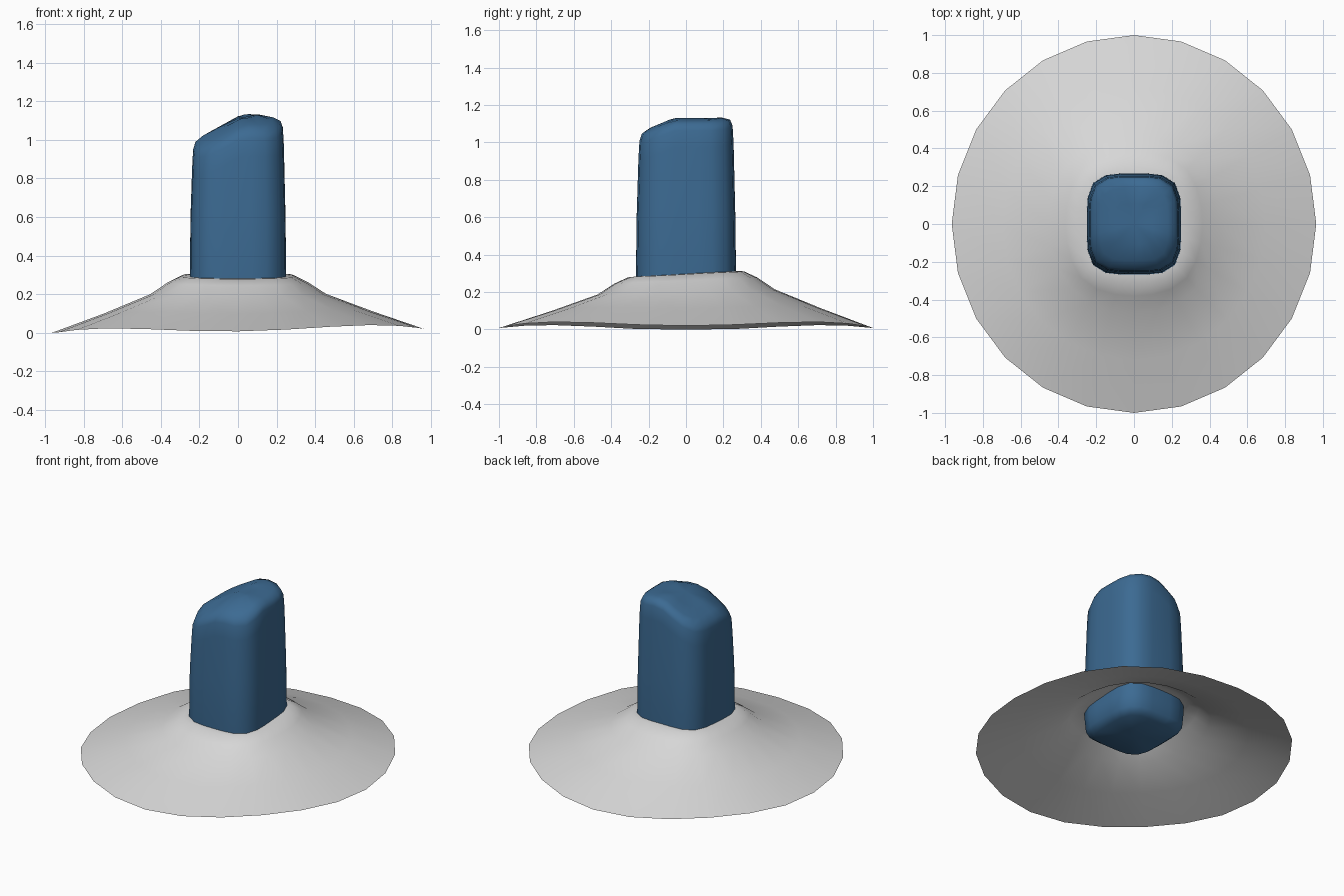
import bpy, bmesh, math

if "Cube" in bpy.data.objects:
    bpy.data.objects.remove(bpy.data.objects["Cube"])

N = 24


def material(name, col):
    m = bpy.data.materials.new(name)
    m.diffuse_color = (*col, 1)
    m.use_nodes = True
    m.node_tree.nodes["Principled BSDF"].inputs["Base Color"].default_value = m.diffuse_color
    return m


def square(i, s=1.0):
    """Point on the rounded-square pillar section."""
    a = 2 * math.pi * i / N
    c, d = math.cos(a), math.sin(a)
    r = (abs(c / 0.25) ** 4 + abs(d / 0.268) ** 4) ** -0.25
    return r * c * s, r * d * s


def loft(name, rings, mat, cap):
    bm = bmesh.new()
    vr = [[bm.verts.new(p) for p in ring] for ring in rings]
    for a, b in zip(vr, vr[1:]):
        for i in range(N):
            j = (i + 1) % N
            bm.faces.new((a[i], a[j], b[j], b[i]))
    if cap:
        for ring, top in ((vr[0], False), (vr[-1], True)):
            c = bm.verts.new(cap[top])
            for i in range(N):
                f = (ring[i], ring[(i + 1) % N], c)
                bm.faces.new(f if top else f[::-1])
    me = bpy.data.meshes.new(name)
    bm.to_mesh(me)
    bm.free()
    me.materials.append(mat)
    for p in me.polygons:
        p.use_smooth = True
    ob = bpy.data.objects.new(name, me)
    bpy.context.collection.objects.link(ob)


grey = material("light grey", (0.68, 0.68, 0.68))
blue = material("steel blue", (0.045, 0.145, 0.29))


# Pillar: slanted top, lowest at the front left corner
def top_z(x, y):
    return (1.13 + 0.55 * min(0, x - 0.02) + 0.45 * min(0, y + 0.07)
            - 0.2 * max(0, x - 0.1))


rings = []
for s, z in ((0.8, 0.115), (0.97, 0.15), (1.0, 0.25), (0.985, 0.6)):
    rings.append([(*square(i, s), z) for i in range(N)])
for s, drop in ((0.95, 0.13), (0.93, 0.04), (0.88, 0.008), (0.72, -0.003), (0.4, 0.0)):
    ring = []
    for i in range(N):
        x, y = square(i, s)
        ring.append((x, y, top_z(x, y) - drop))
    rings.append(ring)
loft("pillar", rings, blue, [(0, 0, 0.105), (0, 0, 1.112)])

# Skirt: open flared sheet, square at the neck and round at the rim
rings = []
# mean radius, height, blend towards circle
for r, z, t in ((0.97, 0.02, 1), (0.7, 0.112, 1), (0.46, 0.202, 0.9),
                (0.37, 0.262, 0.6), (0.30, 0.295, 0.2), (0.25, 0.298, 0)):
    ring = []
    for i in range(N):
        a = 2 * math.pi * i / N
        sx, sy = square(i, r / 0.26)
        cx, cy = 0.965 / 0.97 * r * math.cos(a), r / 0.97 * math.sin(a)
        k = max(0, (r - 0.4) / 0.57)
        wave = 0.012 * math.cos(a) - 0.012 * math.cos(4 * a)
        zz = z + k * wave + (1 - k) * 0.016 * math.sin(a)
        ring.append((sx + (cx - sx) * t, sy + (cy - sy) * t, max(0, zz)))
    rings.append(ring)
loft("skirt", rings, grey, None)
